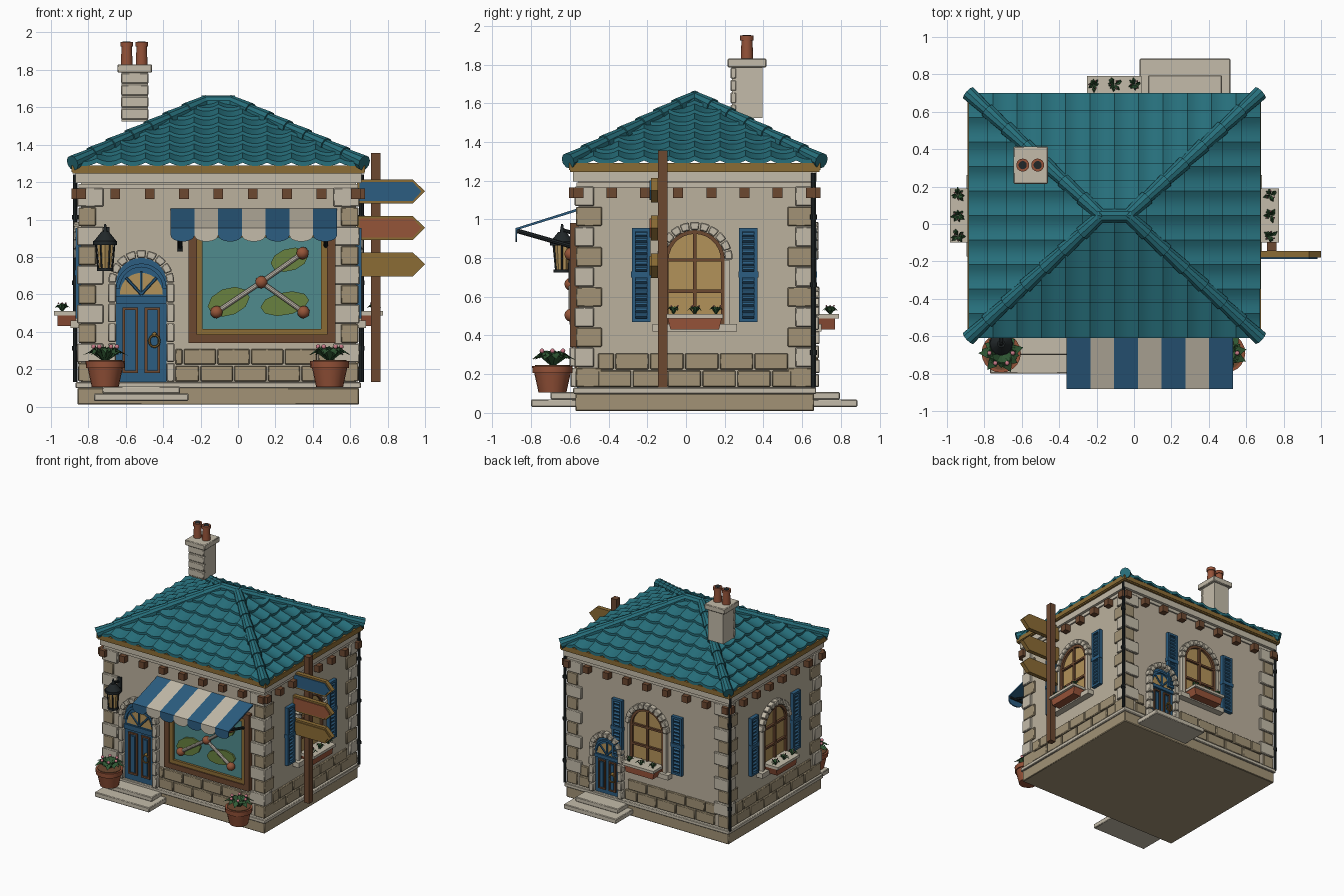
import bpy, bmesh, random
from math import pi, sin, cos, radians
from mathutils import Matrix, Vector

if "Cube" in bpy.data.objects:
    bpy.data.objects.remove(bpy.data.objects["Cube"])
random.seed(4)
T = lambda x, y, z: Matrix.Translation((x, y, z))
Rz = lambda d: Matrix.Rotation(radians(d), 4, 'Z')
LIGHT, WALL, TAN = (.55, .5, .4), (.5, .44, .34), (.36, .29, .18)
BLUE, TEAL, BROWN, GOLD = (.025, .11, .22), (.02, .16, .2), (.15, .065, .03), (.26, .15, .035)
PANE, CLAY, DARK, LEAF = (.45, .29, .1), (.3, .085, .04), (.015, .02, .022), (.03, .1, .035)
PINK, GLASS, GREEN, RED = (.6, .2, .25), (.08, .26, .27), (.14, .22, .05), (.3, .09, .04)
parts = {}

def get(name, col):
    return parts.setdefault(name, (bmesh.new(), col))[0]

def prism(name, col, M, pts, y0, y1):
    """Polygon in the x-z plane extruded along y."""
    bm = get(name, col)
    a = [bm.verts.new(M @ Vector((x, y0, z))) for x, z in pts]
    b = [bm.verts.new(M @ Vector((x, y1, z))) for x, z in pts]
    bm.faces.new(a); bm.faces.new(b[::-1])
    for i in range(len(a)):
        j = (i + 1) % len(a)
        bm.faces.new((a[i], b[i], b[j], a[j]))

def box(name, col, M, x0, x1, y0, y1, z0, z1):
    prism(name, col, M, [(x0, z0), (x1, z0), (x1, z1), (x0, z1)], y0, y1)

def frame(name, col, M, x0, x1, z0, z1, t, y0, y1):
    for a, b, c, d in ((x0, x1, z0, z0+t), (x0, x1, z1-t, z1), (x0, x0+t, z0+t, z1-t), (x1-t, x1, z0+t, z1-t)):
        box(name, col, M, a, b, y0, y1, c, d)

def rod(name, col, M, p, q, r0, r1=None, n=10):
    p, q = M @ Vector(p), M @ Vector(q)
    R = (q-p).to_track_quat('Z', 'Y').to_matrix().to_4x4()
    bmesh.ops.create_cone(get(name, col), cap_ends=True, segments=n, radius1=r0, radius2=r0 if r1 is None else r1,
                          depth=(q-p).length, matrix=Matrix.Translation((p+q)/2) @ R)

def ball(name, col, M, p, r):
    bmesh.ops.create_icosphere(get(name, col), subdivisions=2, radius=r, matrix=M @ T(*p))

def arc(cx, cz, r, a0=0, a1=pi, n=14):
    return [(cx+r*cos(a0+(a1-a0)*i/n), cz+r*sin(a0+(a1-a0)*i/n)) for i in range(n+1)]

def arch_ring(name, col, M, cx, cz, r0, r1, n, gap, y0, y1, sub=2):
    for i in range(n):
        a, b = pi*i/n+gap, pi*(i+1)/n-gap
        prism(name, col, M, arc(cx, cz, r1, a, b, sub)+arc(cx, cz, r0, b, a, sub), y0, y1)

def plant(name, M, r, h, n, flowers):
    bm = get(name+"_leaves", LEAF)
    for i in range(n):
        A = M @ Rz(360*i/n*2.4+random.uniform(-15, 15))
        k = random.uniform(.6, 1); L, H = r*k, h*(1.4-.7*k)
        p = [bm.verts.new(A @ Vector(v)) for v in ((0, 0, 0), (L*.6, -r*.22, H), (L*.65, 0, H*.85), (L*.6, r*.22, H), (L, 0, H*.6))]
        for f in ((0, 1, 2), (0, 2, 3), (1, 4, 2), (2, 4, 3)):
            bm.faces.new([p[j] for j in f])
    for i in range(flowers):
        a = 2*pi*i/flowers
        ball(name+"_flowers", PINK, M, (r*.5*cos(a), r*.5*sin(a), h*.95), r*.1)

def door(M, cx, r, spring):
    s, z0 = r/.135, .13
    sz = (spring-z0)/.53
    Z = lambda z: z0+(z-.13)*sz
    prism("door_leaf", BLUE, M, [(cx-r, z0), (cx+r, z0)]+arc(cx, spring, r), -.008, .02)
    arch_ring("door_arch_stones", LIGHT, M, cx, spring, r, r+.042, 9, .02, -.045, .01)
    for sg in (-1, 1):
        for i in range(5):
            h = (spring-z0)/5
            a, b = sorted((cx+sg*r, cx+sg*(r+.042)))
            box("door_jamb_stones", LIGHT, M, a, b, -.042-.004*(i % 2), .01, z0+h*i+.003, z0+h*(i+1)-.003)
        a, b = sorted((cx+sg*.018*s, cx+sg*.1*s))
        frame("door_panel_frames", BROWN, M, a, b, Z(.18), Z(.53), .014*s, -.02, 0)
        box("door_panels", BLUE, M, a+.025*s, b-.025*s, -.016, 0, Z(.2), Z(.5))
    box("door_rail", BLUE, M, cx-r, cx+r, -.022, 0, Z(.55), Z(.59))
    # fanlight with spokes
    prism("door_fanlight", PANE, M, arc(cx, Z(.6), .115*s)[::-1][::-1], -.013, 0)
    arch_ring("door_fan_rim", BLUE, M, cx, spring-.03*s, .115*s, r, 1, 0, -.022, 0, 14)
    for a in (45, 90, 135):
        rod("door_fan_bars", BLUE, M, (cx, -.015, Z(.6)), (cx+.115*s*cos(radians(a)), -.015, Z(.6)+.125*s*sin(radians(a))), .008, n=6)
    # ring handle
    ring = [(cx+.07*s+.028*cos(i*pi/5), -.032, Z(.35)+.032*sin(i*pi/5)) for i in range(11)]
    for p, q in zip(ring, ring[1:]):
        rod("door_ring", GOLD, M, p, q, .006, n=6)
    ball("door_ring", GOLD, M, (cx+.07*s, -.025, Z(.35)+.035), .013)

def window(M):
    r, cz = .155, .79
    prism("window_glass", PANE, M, [(-r, .46), (r, .46)]+arc(0, cz, r), -.006, .02)
    arch_ring("window_frame", BROWN, M, 0, cz, .135, r, 1, 0, -.025, 0, 14)
    for a, b, c, d in ((-r, -.135, .46, cz), (.135, r, .46, cz), (-.009, .009, .46, .94), (-r, r, .62, .637), (-r, r, .782, .798), (-r, r, .46, .48)):
        box("window_frame", BROWN, M, a, b, -.024, 0, c, d)
    arch_ring("window_arch_stones", LIGHT, M, 0, cz, r, .197, 11, .015, -.04, .01)
    for sg in (-1, 1):
        a, b = sorted((sg*r, sg*.18))
        box("window_jambs", LIGHT, M, a, b, -.03, .01, .46, cz)
        # louvred shutter
        a, b = sg*.277-.048, sg*.277+.048
        frame("shutter_frames", BLUE, M, a, b, .47, .955, .018, -.03, 0)
        box("shutter_backs", BLUE, M, a, b, -.012, 0, .48, .94)
        box("shutter_frames", BLUE, M, a-.004, b+.004, -.033, 0, .7, .73)
        for i in range(15):
            z = .5+i*.03
            rod("shutter_slats", BLUE, M, (a+.01, -.016, z), (b-.01, -.016, z), .011, n=4)
    box("window_sill", LIGHT, M, -.218, .218, -.055, .01, .42, .46)
    # flower box
    prism("flower_box", CLAY, M, [(-.125, .43), (.125, .43), (.14, .49), (-.14, .49)], -.125, -.02)
    box("flower_box_rim", LIGHT, M, -.145, .145, -.145, -.01, .488, .51)
    for x in (-.11, 0, .11):
        plant("box_plant", M @ T(x, -.1, .505), .045, .05, 9, 3)

walls = [T(-.105, .045, 0) @ Rz(90*k) @ T(0, -(.735 if k % 2 else .6), 0) for k in range(4)]
halves = [.735, .6, .735, .6]
I, C, F = Matrix(), T(-.105, .045, 0), T(0, -.555, 0)

# body, plinth, steps, cornice
def slab(name, col, ex, z0, z1):
    box(name, col, C, -.735-ex, .735+ex, -.6-ex, .6+ex, z0, z1)
slab("walls", WALL, 0, .1, 1.26)
slab("plinth", TAN, .017, .01, .1)
slab("plinth_top", LIGHT, .028, .098, .13)
slab("cornice_lower", LIGHT, .012, 1.165, 1.19)
slab("cornice", LIGHT, .03, 1.195, 1.245)
slab("eave_board", GOLD, .045, 1.245, 1.265)
slab("eave_board", GOLD, .05, 1.255, 1.29)
for x0, x1, y0, y1 in ((-.77, -.265, -.8, -.5), (.03, .515, .6, .885)):
    f = y0 < 0
    box("lower_step", LIGHT, I, x0, x1, y0, y1, .03, .07)
    box("upper_step", LIGHT, I, x0+.045, x1-.045, y0+.1*f, y1-.09*(not f), .07, .108)

# masonry and corbels on each wall
gaps = {0: (-.6, -.23), 2: (-.54, -.21)}
for k, (M, h) in enumerate(zip(walls, halves)):
    g = gaps.get(k, (9, 9))
    for row in range(2):
        x = -h+.1-.09*row
        while x < h-.1:
            a, b = max(x, -h+.1), min(x+.172, h-.1)
            for p, q in ((a, min(b, g[0])), (max(a, g[1]), b)):
                if q-p > .03:
                    box("base_stones", TAN, M, p, q, -.016, .01, .135+.09*row, .218+.09*row)
            x += .18
    n = 8 if k % 2 else 9
    for i in range(n):
        x = -h+2*h*i/(n-1)
        box("corbels", BROWN, M, x-.026, x+.026, -.05, .01, 1.11, 1.165)
    if k:
        window(M)
# alternating corner stones
for sx in (-1, 1):
    for sy in (-1, 1):
        for i in range(10):
            a, b = (.12, .08) if i % 2 else (.08, .12)
            o = .02 if i % 2 else .014
            xs, ys = sorted((sx*(.735+o), sx*(.735-a))), sorted((sy*(.6+o), sy*(.6-b)))
            box("quoins_light" if i % 2 else "quoins_tan", LIGHT if i % 2 else TAN, C, *xs, *ys, .133+i*.104, .233+i*.104)
    # rear downpipes
    rod("downpipe", DARK, C, (sx*.765, .615, .13), (sx*.765, .615, 1.24), .013)
    for z in (.3, .65, 1.0):
        rod("downpipe", DARK, C, (sx*.765, .615, z), (sx*.765, .615, z+.025), .018)
door(F, -.517, .135, .66)
door(walls[2], -.375, .11, .5)

# tiled hip roof: stepped rows of curved tiles trimmed at the hips
Z0, RISE, HX, HY, RG = 1.29, .335, .78, .655, .07
for k in range(4):
    side = k % 2
    W, D, R, rx = (HY, HX, RG, 0) if side else (HX, HY, 0, RG)
    bm = get("roof_tiles_%d" % k, TEAL)
    cols, rows, S = (10 if side else 12), 7, 5
    for i in range(rows):
        lines = []
        for t, up in ((i/rows, -.004), (i/rows, .02), (min(1, (i+1.1)/rows), .0)):
            lines.append([bm.verts.new((-W+2*W*j/(cols*S), -D+(D-R)*t, Z0+RISE*t+up+.018*(2*(j % S)/S-1)**2)) for j in range(cols*S+1)])
        for a, b in zip(lines, lines[1:]):
            for j in range(cols*S):
                bm.faces.new((a[j], a[j+1], b[j+1], b[j]))
    for sg in (-1, 1):
        bmesh.ops.bisect_plane(bm, geom=bm.verts[:]+bm.edges[:]+bm.faces[:], plane_co=(sg*W, -D, 0),
                               plane_no=(sg*(D-R), W-rx, 0), clear_outer=True)
    bm.transform(C @ Rz(90*k))
for sx in (-1, 1):
    for sy in (-1, 1):
        p, q = Vector((sx*HX, sy*HY, Z0+.012)), Vector((sx*RG, 0, Z0+RISE+.005))
        for i in range(7):
            rod("hip_caps", TEAL, C, p.lerp(q, i/7), p.lerp(q, (i+1.1)/7), .042, .032)
rod("ridge_cap", TEAL, C, (-RG-.02, 0, Z0+RISE), (RG+.02, 0, Z0+RISE), .038)

# chimney
box("chimney", LIGHT, I, -.622, -.482, .238, .395, 1.525, 1.79)
for i in range(4):
    box("chimney_courses", LIGHT, I, -.625, -.479, .23, .26, 1.535+i*.064, 1.592+i*.064)
box("chimney_cap", LIGHT, I, -.645, -.46, .215, .415, 1.785, 1.83)
for x in (-.595, -.515):
    rod("chimney_pots", CLAY, I, (x, .315, 1.83), (x, .315, 1.94), .032, .028, 14)
    rod("chimney_pots", CLAY, I, (x, .315, 1.925), (x, .315, 1.95), .035, n=14)
    rod("chimney_holes", DARK, I, (x, .315, 1.94), (x, .315, 1.952), .022, n=14)

# shop window with decorative panel
frame("shop_frame", BROWN, F, -.265, .52, .34, .98, .045, -.045, .01)
frame("shop_frame_inner", GOLD, F, -.22, .475, .385, .935, .03, -.035, .01)
box("shop_glass", GLASS, F, -.2, .455, -.015, 0, .4, .92)
for x, z, rx, rz in ((-.05, .56, .112, .08), (.25, .55, .13, .066), (.275, .785, .1, .065)):
    prism("panel_leaves", GREEN, F, [(x+rx*cos(i*pi/5), z+rz*sin(i*pi/5+.3)) for i in range(10)], -.03, -.01)
nodes = [(-.115, -.04, .505), (.125, -.04, .665), (.345, -.04, .82), (.35, -.04, .505)]
for a, b in ((0, 1), (1, 2), (1, 3)):
    rod("panel_sticks", (.6, .55, .47), F, nodes[a], nodes[b], .013)
for p in nodes:
    ball("panel_knobs", RED, F, p, .034)

# striped awning with scalloped valance and arms
A = F @ Rz(90)
for i in range(7):
    x0 = -.36+i*.127
    x1, nm, col = x0+.127, ("awning_blue", "awning_cream")[i % 2], (BLUE, LIGHT)[i % 2]
    prism(nm, col, A, [(0, 1.058), (-.325, .955), (-.325, .943), (0, 1.044)], -x1, -x0)
    prism(nm, col, F, [(x0, .955), (x1, .955), (x1, .915)]+[(x0+.0635+.0635*cos(a*pi/8), .915-.033*sin(a*pi/8)) for a in range(1, 8)]+[(x0, .915)], -.327, -.317)
for x in (-.31, .47):
    rod("awning_arms", DARK, F, (x, 0, .85), (x, -.315, .94), .012, n=8)
    rod("awning_arms", DARK, F, (x, -.008, .83), (x, -.008, .9), .014, n=8)
rod("awning_bar", DARK, F, (-.35, -.315, .94), (.52, -.315, .94), .01, n=8)

# wall lantern
L = T(-.71, -.64, 0)
rod("lantern_glass", PANE, L, (0, 0, .74), (0, 0, .87), .037, .05, 6)
for i in range(6):
    a = i*pi/3
    rod("lantern_iron", DARK, L, (.038*cos(a), .038*sin(a), .735), (.05*cos(a), .05*sin(a), .875), .005, n=4)
for z0, z1, r0, r1 in ((.725, .742, .044, .044), (.865, .885, .064, .064), (.885, .935, .06, .02), (.935, .975, .012, .005)):
    rod("lantern_iron", DARK, L, (0, 0, z0), (0, 0, z1), r0, r1, 12)
rod("lantern_iron", DARK, L, (0, 0, .945), (0, .09, .92), .01)
box("lantern_iron", DARK, L, -.022, .022, .07, .09, .84, .96)

# potted plants
for x in (-.71, .49):
    P = T(x, -.69, 0)
    rod("plant_pot", CLAY, P, (0, 0, .105), (0, 0, .21), .072, .095, 20)
    rod("plant_pot", CLAY, P, (0, 0, .205), (0, 0, .243), .103, .105, 20)
    rod("pot_soil", BROWN, P, (0, 0, .235), (0, 0, .248), .09, n=20)
    plant("pot_plant", P @ T(0, 0, .235), .125, .09, 30, 6)

# signpost
box("sign_post", BROWN, I, .712, .762, -.145, -.095, .13, 1.355)
for z, col in ((1.15, BLUE), (.955, RED), (.76, GOLD)):
    for nm, c, e, y0 in (("sign_boards", GOLD, 0, -.18), ("sign_inlay_%d" % (z*100), col, .014, -.188)):
        h = .064-e
        prism(nm, c, I, [(.635+e, z-h), (.935, z-h), (1-e*1.4, z), (.935, z+h), (.635+e, z+h)], y0, -.145 if e == 0 else -.17)

# turn the collected geometry into objects
STONE = ("quoins", "base_stones", "door_arch", "door_jamb", "window_arch", "chimney_c", "plinth", "lower_step", "upper_step")
for name, (bm, col) in parts.items():
    if not name.endswith("leaves"):
        bmesh.ops.recalc_face_normals(bm, faces=bm.faces[:])
    me = bpy.data.meshes.new(name)
    bm.to_mesh(me); bm.free()
    me.shade_smooth(); me.set_sharp_from_angle(angle=radians(35))
    ob = bpy.data.objects.new(name, me)
    bpy.context.collection.objects.link(ob)
    mat = bpy.data.materials.new(name)
    mat.diffuse_color = (*col, 1)
    mat.use_nodes = True
    mat.node_tree.nodes["Principled BSDF"].inputs["Base Color"].default_value = mat.diffuse_color
    me.materials.append(mat)
    if name.startswith(STONE):
        b = ob.modifiers.new("soft_edges", 'BEVEL')
        b.width, b.segments = .005, 1
